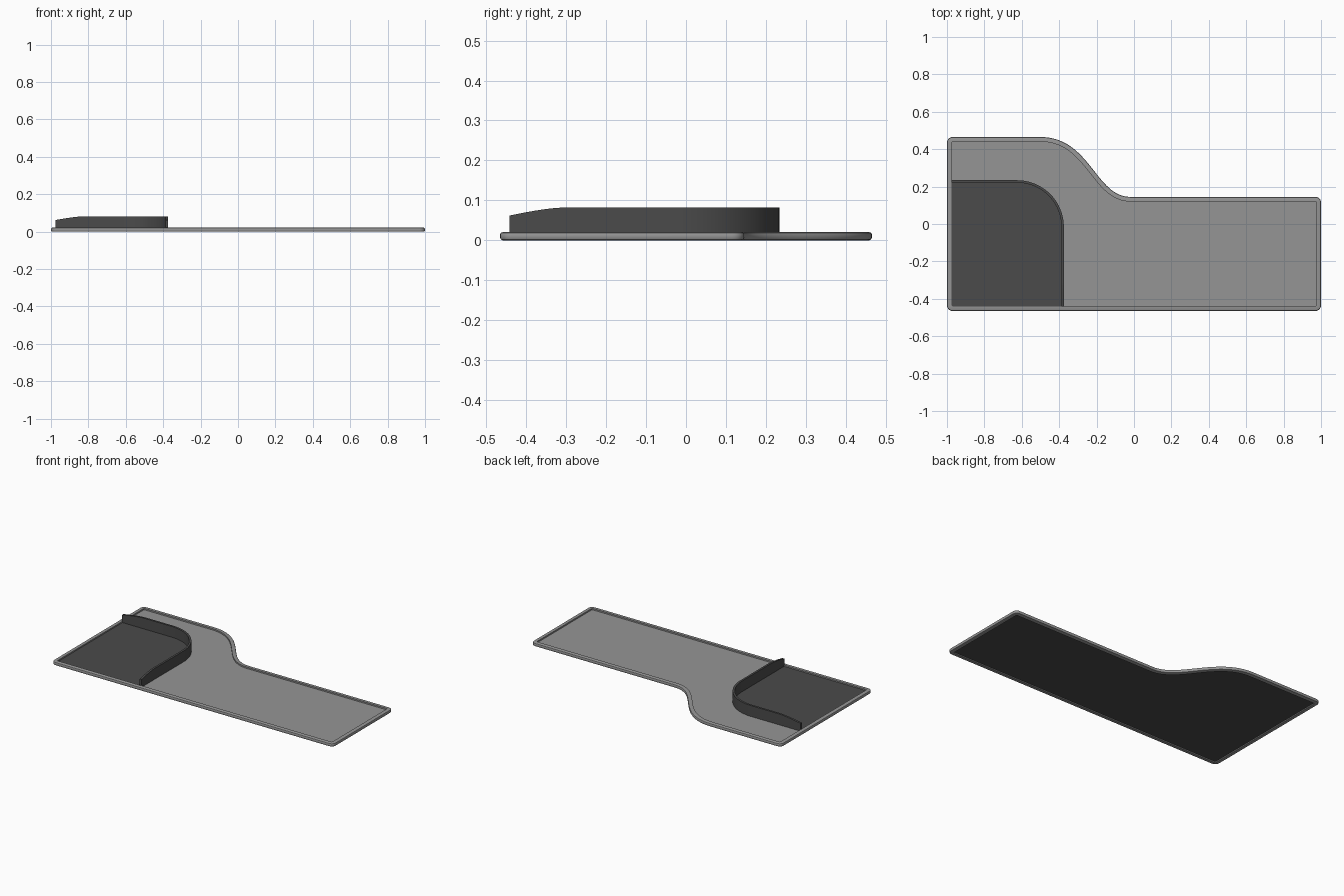
import bpy
import bmesh
from math import sin, cos, pi, radians
from mathutils import Vector
from mathutils.geometry import interpolate_bezier

if "Cube" in bpy.data.objects:
    bpy.data.objects.remove(bpy.data.objects["Cube"])


def material(name, v):
    m = bpy.data.materials.new(name)
    m.diffuse_color = (v, v, v, 1)
    m.use_nodes = True
    m.node_tree.nodes["Principled BSDF"].inputs["Base Color"].default_value = m.diffuse_color
    return m


grey = material("light_grey", 0.3)
dark = material("dark_grey", 0.07)


def arc(cx, cy, r, a0, a1, n):
    return [Vector((cx + r * cos(radians(a0 + (a1 - a0) * i / n)),
                    cy + r * sin(radians(a0 + (a1 - a0) * i / n)))) for i in range(n + 1)]


def offset(pts, d, closed=True):
    """Shift a path to its left by d, with mitred corners."""
    out, n = [], len(pts)
    for i, p in enumerate(pts):
        a = pts[i - 1] if closed or i > 0 else None
        b = pts[(i + 1) % n] if closed or i < n - 1 else None
        dirs = [v.normalized() for v in ([p - a] if a else []) + ([b - p] if b else [])]
        norms = [Vector((-v.y, v.x)) for v in dirs]
        m = sum(norms, Vector((0, 0))).normalized()
        out.append(p + m * d / m.dot(norms[0]))
    return out


def finish(name, bm, mats):
    bmesh.ops.recalc_face_normals(bm, faces=bm.faces)
    me = bpy.data.meshes.new(name)
    bm.to_mesh(me)
    bm.free()
    ob = bpy.data.objects.new(name, me)
    bpy.context.collection.objects.link(ob)
    for m in mats:
        me.materials.append(m)
    bpy.ops.object.select_all(action='DESELECT')
    ob.select_set(True)
    bpy.context.view_layer.objects.active = ob
    bpy.ops.object.shade_smooth_by_angle(angle=radians(35))
    return ob


def loft(name, sections, closed, mats):
    """Join equal closed cross-sections into one skin."""
    bm = bmesh.new()
    rings = [[bm.verts.new(p) for p in s] for s in sections]
    k, n = len(rings[0]), len(rings)
    for i in range(n if closed else n - 1):
        a, b = rings[i], rings[(i + 1) % n]
        for j in range(k):
            bm.faces.new((a[j], a[(j + 1) % k], b[(j + 1) % k], b[j]))
    if not closed:
        bm.faces.new(rings[0])
        bm.faces.new(rings[-1])
    return finish(name, bm, mats)


def slab(name, pts, z0, z1, mats, bottom=0):
    """Flat sheet from an outline, with its own underside material."""
    bm = bmesh.new()
    lo = [bm.verts.new((p.x, p.y, z0)) for p in pts]
    hi = [bm.verts.new((p.x, p.y, z1)) for p in pts]
    bm.faces.new(lo[::-1]).material_index = bottom
    bm.faces.new(hi)
    for i in range(len(pts)):
        j = (i + 1) % len(pts)
        bm.faces.new((lo[i], lo[j], hi[j], hi[i]))
    return finish(name, bm, mats)


# Tray outline, counter-clockwise, with an S-shaped step in the back edge
R, Y, STEP = 0.03, 0.465, 0.145
s_curve = interpolate_bezier(Vector((-0.02, STEP)), Vector((-0.205, STEP)),
                             Vector((-0.235, Y)), Vector((-0.5, Y)), 33)
outline = (arc(-1 + R, -Y + R, R, 180, 270, 6) + arc(1 - R, -Y + R, R, 270, 360, 6)
           + arc(1 - R, STEP - R, R, 0, 90, 6) + [Vector((p[0], p[1])) for p in s_curve]
           + arc(-1 + R, Y - R, R, 90, 180, 6))

# Rounded rim swept around the outline: (inset, height)
profile = [(0.025, 0), (0.007, 0), (0.002, 0.002), (0, 0.006), (0, 0.015),
           (0.002, 0.019), (0.007, 0.021), (0.025, 0.021)]
rails = [[(p.x, p.y, z) for p in offset(outline, d)] for d, z in profile]
loft("rim", list(zip(*rails)), True, [grey])

# Thin floor inside the rim, dark underneath
slab("floor", offset(outline, 0.022), 0.006, 0.012, [grey, dark], 1)

# Curved divider path, from the left edge round to the front edge
X0, Y0, WX, WY, WR = -0.977, -0.442, -0.375, 0.234, 0.25
bend = arc(WX - WR, WY - WR, WR, 90, 0, 20)
path = ([Vector((X0 + 0.15 * i / 6, WY)) for i in range(7)] + bend
        + [Vector((WX, Y0 + 0.13 * (6 - i) / 6)) for i in range(7)])

# Dark mat filling the corner behind the divider
slab("corner_mat", [Vector((X0, Y0))] + path[::-1], 0.011, 0.013, [dark])


# Divider wall, whose top dips towards both ends
def wall_top(p):
    d = min((p.x - X0) / 0.15, (p.y - Y0) / 0.13, 1)
    return 0.082 - 0.020 * max(1 - d, 0) ** 1.4


inner = offset(path, -0.013, closed=False)
loft("divider_wall", [[(p.x, p.y, 0.011), (p.x, p.y, wall_top(p)),
                       (q.x, q.y, wall_top(p)), (q.x, q.y, 0.011)]
                      for p, q in zip(path, inner)], False, [dark])
